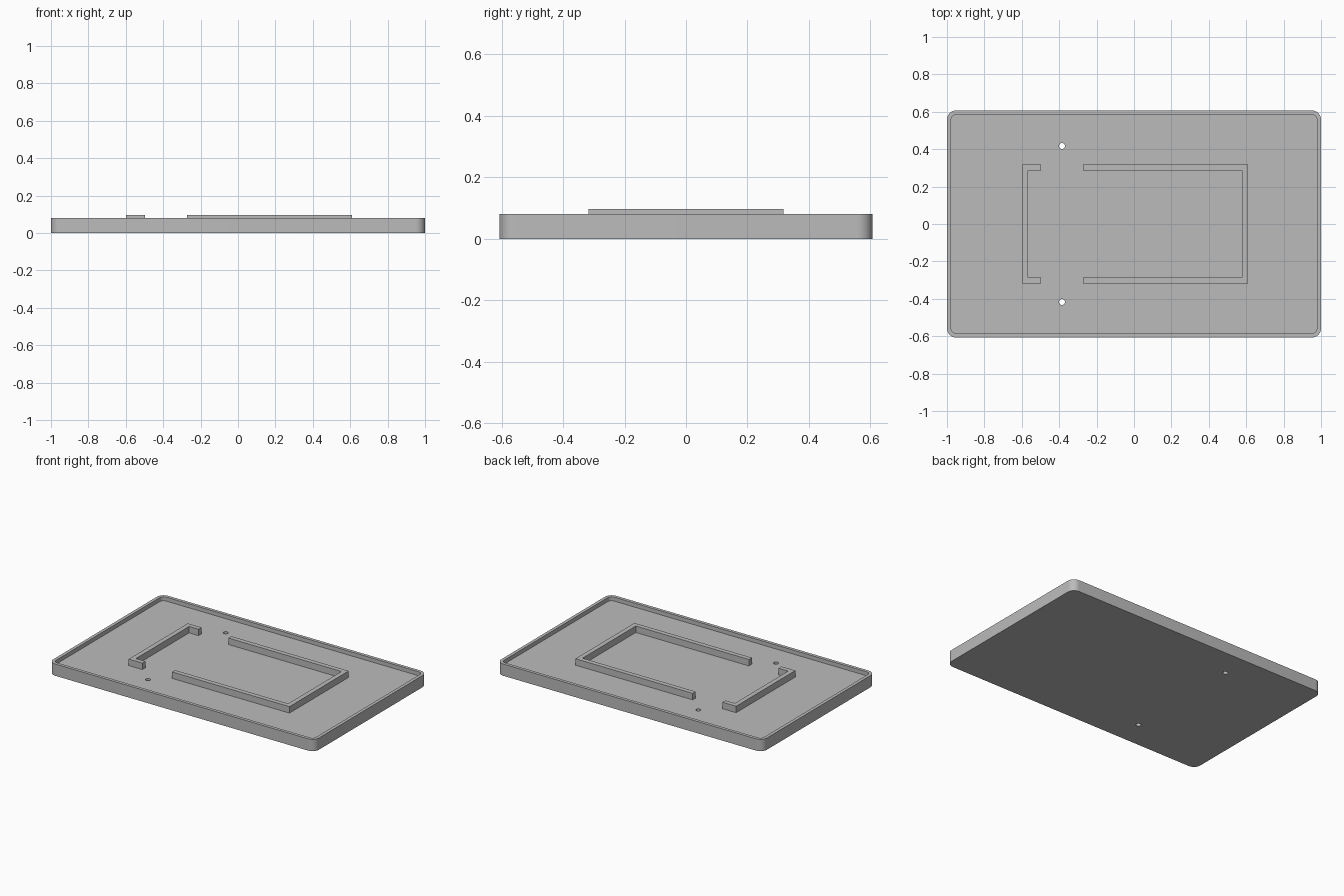
import bpy
import bmesh
import math

HALF_X, HALF_Y = 1.0, 0.607      # outer tray half sizes
RIM, CORNER = 0.022, 0.05        # rim thickness, outer corner radius
FLOOR_Z, RIM_Z, RIDGE_Z = 0.053, 0.08, 0.097

cube = bpy.data.objects.get("Cube")
if cube:
    bpy.data.objects.remove(cube, do_unlink=True)

grey = bpy.data.materials.new("plain grey")
grey.use_nodes = True
grey.diffuse_color = (0.5, 0.5, 0.5, 1)
grey.node_tree.nodes["Principled BSDF"].inputs["Base Color"].default_value = (0.5, 0.5, 0.5, 1)


def prism(name, outline, bottom, top):
    """Extrude a counter-clockwise outline between two heights."""
    bm = bmesh.new()
    face = bm.faces.new([bm.verts.new((x, y, bottom)) for x, y in outline])
    result = bmesh.ops.extrude_face_region(bm, geom=[face], use_keep_orig=True)
    raised = [v for v in result["geom"] if isinstance(v, bmesh.types.BMVert)]
    bmesh.ops.translate(bm, verts=raised, vec=(0, 0, top - bottom))
    bmesh.ops.recalc_face_normals(bm, faces=bm.faces)
    mesh = bpy.data.meshes.new(name)
    bm.to_mesh(mesh)
    bm.free()
    mesh.materials.append(grey)
    obj = bpy.data.objects.new(name, mesh)
    bpy.context.collection.objects.link(obj)
    return obj


def arc(cx, cy, radius, start, sweep, steps):
    return [(cx + radius * math.cos(start + sweep * i / steps),
             cy + radius * math.sin(start + sweep * i / steps)) for i in range(steps + 1)]


def rounded_rectangle(hx, hy, radius):
    points = []
    for i, (sx, sy) in enumerate(((1, 1), (-1, 1), (-1, -1), (1, -1))):
        points += arc(sx * (hx - radius), sy * (hy - radius), radius,
                      i * math.pi / 2, math.pi / 2, 10)
    return points


def activate(obj):
    bpy.ops.object.select_all(action="DESELECT")
    obj.select_set(True)
    bpy.context.view_layer.objects.active = obj


def cut(obj, cutter):
    cutter.hide_render = True
    mod = obj.modifiers.new("cut", "BOOLEAN")
    mod.object = cutter
    mod.operation = "DIFFERENCE"
    mod.solver = "EXACT"
    activate(obj)
    bpy.ops.object.modifier_apply(modifier=mod.name)
    bpy.data.objects.remove(cutter, do_unlink=True)


# Tray: rounded slab with a shallow recess and two drilled holes
tray = prism("tray", rounded_rectangle(HALF_X, HALF_Y, CORNER), 0, RIM_Z)
cut(tray, prism("recess_cutter",
                rounded_rectangle(HALF_X - RIM, HALF_Y - RIM, CORNER - RIM),
                FLOOR_Z, RIM_Z + 0.1))
for side in (-1, 1):
    hole = arc(-0.385, side * 0.417, 0.016, 0, 2 * math.pi, 24)[:-1]
    cut(tray, prism("hole_cutter", hole, -0.1, RIM_Z + 0.1))
activate(tray)
bpy.ops.object.shade_smooth_by_angle(angle=math.radians(30))


def bracket(name, back, end):
    """U-shaped ridge with its back wall at one x and its arms ending at another."""
    wall, half = 0.032, 0.318
    inner = back + math.copysign(wall, end - back)
    upper = [(end, half), (back, half)]
    lower = [(back, -half), (end, -half)]
    inside = [(end, -half + wall), (inner, -half + wall),
              (inner, half - wall), (end, half - wall)]
    return prism(name, upper + lower + inside, FLOOR_Z, RIDGE_Z)


# Two facing ridges that hold the contents in place
bracket("right_ridge", -0.6, -0.497)
bracket("left_ridge", 0.61, -0.273)
